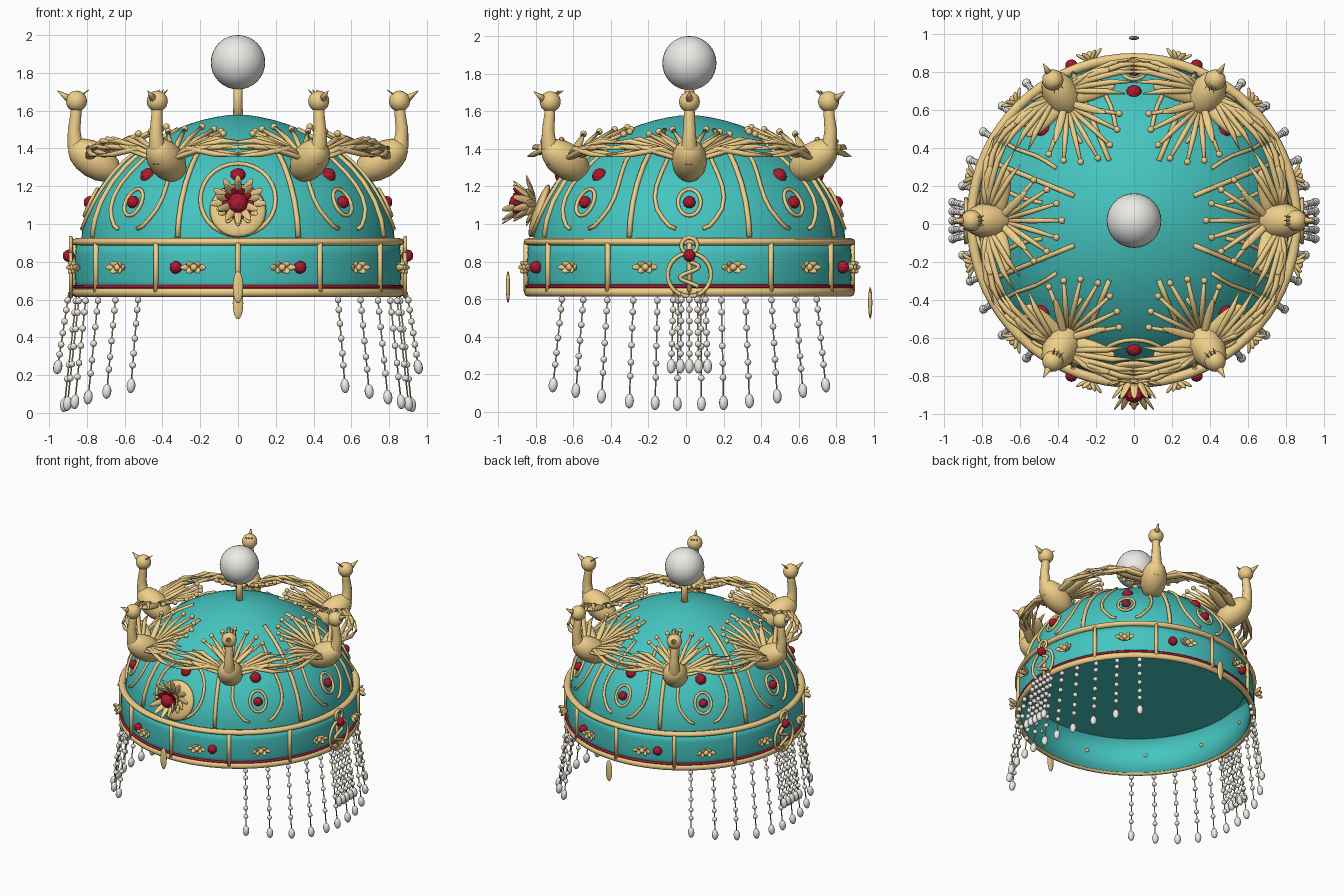
import bpy, bmesh, math
from mathutils import Vector, Matrix

if "Cube" in bpy.data.objects:
    bpy.data.objects.remove(bpy.data.objects["Cube"])

CY = 0.018
def mat(name, c):
    m = bpy.data.materials.new(name)
    m.diffuse_color = (*c, 1)
    m.use_nodes = True
    m.node_tree.nodes["Principled BSDF"].inputs["Base Color"].default_value = m.diffuse_color
    return m
GOLD = mat("gold", (0.86, 0.62, 0.25))
TEAL = mat("teal", (0.06, 0.56, 0.53))
RED = mat("red", (0.42, 0.01, 0.03))
PEARL = mat("pearl", (0.84, 0.83, 0.80))

def finish(bm, name, m=None, smooth=True):
    bmesh.ops.recalc_face_normals(bm, faces=bm.faces)
    me = bpy.data.meshes.new(name)
    bm.to_mesh(me)
    bm.free()
    ob = bpy.data.objects.new(name, me)
    bpy.context.collection.objects.link(ob)
    if m:
        me.materials.append(m)
    for p in me.polygons:
        p.use_smooth = smooth
    return ob

def P(deg, r, z):
    """Point at an angle measured from the front, around the axis."""
    a = math.radians(deg)
    return Vector((r * math.sin(a), CY - r * math.cos(a), z))

def dome_r(z):
    return 0.83 * max(0, 1 - ((z - 0.9) / 0.68) ** 2) ** 0.6

def out(deg):
    return P(deg, 1, 0) - P(deg, 0, 0)

def ball(bm, p, r, sub=2):
    bmesh.ops.create_icosphere(bm, subdivisions=sub, radius=r, matrix=Matrix.Translation(p))

def leaf(bm, p, q, w, flat=1.0, normal=Vector((0, 0, 1)), seg=10):
    """Ellipsoid from p to q; w is half width, flattened along normal."""
    z = (q - p).normalized()
    x = normal.cross(z)
    x = x.normalized() if x.length > 1e-3 else z.orthogonal().normalized()
    y = z.cross(x)
    R = Matrix((x, y, z)).transposed().to_4x4()
    M = Matrix.Translation((p + q) / 2) @ R @ Matrix.Diagonal((w, w * flat, (q - p).length / 2, 1))
    bmesh.ops.create_uvsphere(bm, u_segments=seg, v_segments=8, radius=1, matrix=M)

def tube(bm, pts, r, n=8, closed=False):
    k = len(pts)
    u, rings = None, []
    for i, p in enumerate(pts):
        a = pts[(i - 1) % k] if closed else pts[max(i - 1, 0)]
        b = pts[(i + 1) % k] if closed else pts[min(i + 1, k - 1)]
        t = (b - a).normalized()
        u = t.orthogonal() if u is None else u - t * u.dot(t)
        u.normalize()
        v = t.cross(u)
        rad = r[i] if isinstance(r, (list, tuple)) else r
        rings.append([bm.verts.new(p + rad * (u * math.cos(2 * math.pi * j / n) + v * math.sin(2 * math.pi * j / n)))
                      for j in range(n)])
    for i in range(k if closed else k - 1):
        A, B = rings[i], rings[(i + 1) % k]
        for j in range(n):
            bm.faces.new((A[j], A[(j + 1) % n], B[(j + 1) % n], B[j]))
    if not closed:
        bm.faces.new(rings[0])
        bm.faces.new(rings[-1])

def lathe(name, prof, m, n=72, closed=False):
    bm = bmesh.new()
    rings = [[bm.verts.new(P(360 * j / n, r, z)) for j in range(n)] for r, z in prof]
    for i in range(len(rings) if closed else len(rings) - 1):
        A, B = rings[i], rings[(i + 1) % len(rings)]
        for j in range(n):
            bm.faces.new((A[j], A[(j + 1) % n], B[(j + 1) % n], B[j]))
    bmesh.ops.remove_doubles(bm, verts=bm.verts, dist=1e-5)
    return finish(bm, name, m)

def hoop(name, r, z, w, h, m):
    lathe(name, [(r + w * math.cos(i * math.pi / 4), z + h * math.sin(i * math.pi / 4)) for i in range(8)], m, closed=True)

# dome closed by a flat underside, head band and trims
ts = [i * math.pi / 32 for i in range(17)]
shell = [(0.83 * max(math.cos(t), 1e-8) ** 1.2, 0.9 + 0.68 * math.sin(t)) for t in ts]
dome = lathe("dome", [(1e-9, 0.9)] + shell, TEAL)
for p in dome.data.polygons:
    p.use_smooth = abs(p.center.z - 0.9) > 1e-4
lathe("head_band", [(0.855, 0.63), (0.862, 0.7), (0.865, 0.77), (0.862, 0.84), (0.855, 0.9), (0.82, 0.9),
                    (0.838, 0.77), (0.835, 0.63)], TEAL, closed=True)
hoop("lower_trim", 0.86, 0.638, 0.02, 0.024, GOLD)
hoop("upper_trim", 0.856, 0.905, 0.026, 0.02, GOLD)
hoop("red_piping", 0.866, 0.668, 0.009, 0.009, RED)

# top finial
bm = bmesh.new()
tube(bm, [P(0, 0, 1.55), P(0, 0, 1.66), P(0, 0, 1.74)], [0.028, 0.023, 0.023], 16)
finish(bm, "finial_stem", GOLD)
bm = bmesh.new()
bmesh.ops.create_uvsphere(bm, u_segments=32, v_segments=16, radius=0.144, matrix=Matrix.Translation(P(0, 0, 1.856)))
finish(bm, "finial_ball", PEARL)

# band bars and small band flowers
bm = bmesh.new()
for k in range(12):
    tube(bm, [P(30 * k, 0.868, z) for z in (0.64, 0.77, 0.9)], 0.014)
finish(bm, "band_bars", GOLD)
bm = bmesh.new()
for k in range(12):
    a = 15 + 30 * k
    c = P(a, 0.868, 0.77)
    d, t = out(a), out(a + 90)
    for i in range(6):
        w = i * math.pi / 3
        leaf(bm, c, c + t * 0.07 * math.cos(w) + Vector((0, 0, 0.03 * math.sin(w))) + d * 0.055, 0.018, 0.6, d)
    ball(bm, c + d * 0.035, 0.02)
    ball(bm, c - d * 0.03, 0.014)
finish(bm, "band_flowers", GOLD)

# dome ribs, medallion rings and flanking scroll lines
bm = bmesh.new()
for k in range(8):
    a = 22.5 + 45 * k
    tube(bm, [P(a, dome_r(z) + 0.006, z) for z in (0.93, 1.02, 1.12, 1.22, 1.31, 1.39, 1.45, 1.5)], 0.014)
finish(bm, "dome_ribs", GOLD)
def dome_oval(bm, a, z0, rx, rz, r, n=28):
    pts = []
    for i in range(n):
        w = 2 * math.pi * i / n
        z = z0 + rz * math.sin(w)
        pts.append(P(a + math.degrees(rx * math.cos(w) / dome_r(z)), dome_r(z) + 0.006, z))
    tube(bm, pts, r, 8, True)
bm = bmesh.new()
gems = bmesh.new()
for k in range(8):
    a = 45 * k
    ball(gems, P(a, dome_r(1.255) - 0.012, 1.255), 0.042)
    if k == 0:
        dome_oval(bm, 0, 1.13, 0.2, 0.19, 0.011)
        continue
    dome_oval(bm, a, 1.115, 0.06, 0.07, 0.01)
    ball(gems, P(a, dome_r(1.115) + 0.005, 1.115), 0.034)
    for s in (-1, 1):
        tube(bm, [P(a + s * o, dome_r(z) + 0.005, z) for o, z in
                  ((5, 0.975), (7.5, 0.99), (10, 1.03), (12.5, 1.08), (13.8, 1.14), (13.8, 1.2), (12.8, 1.27),
                   (11.5, 1.33), (11, 1.38), (11, 1.42))], 0.011)
finish(bm, "dome_medallions", GOLD)
for a in (22, -22, 158, 202):
    ball(gems, P(a, 0.88, 0.77), 0.034)
for a in (90, -90):
    ball(gems, P(a, 0.895, 0.832), 0.034)
finish(gems, "red_gems", RED, False)

# front flower on its round plate
n = Vector((0, -0.94, 0.34)).normalized()
X = Vector((1, 0, 0))
c = Vector((0, -0.78, 1.07))
bm = bmesh.new()
leaf(bm, c - n * 0.03, c + n * 0.03, 0.15, seg=32)
n, up = Vector((0, -1, 0)), Vector((0, 0, 1))
c = Vector((0, -0.80, 1.11))
for num, rad, lift, off in ((12, 0.15, 0.05, 0), (10, 0.12, 0.12, 0.3)):
    for i in range(num):
        w = 2 * math.pi * i / num + off
        e = X * math.cos(w) + up * math.sin(w)
        f = 0.8 if math.sin(w) < -0.3 else 1
        leaf(bm, c + e * 0.02, c + e * rad * f + n * lift, 0.022, 0.4, n)
for i in range(5):
    w = math.pi * (1.1 + 0.2 * i)
    leaf(bm, c + n * 0.03, c + (X * math.cos(w) + up * math.sin(w)) * 0.11 + n * 0.18, 0.022, 0.4, n)
finish(bm, "front_flower", GOLD)
bm = bmesh.new()
ball(bm, c + n * 0.085, 0.058)
for i in range(10):
    w = 2 * math.pi * i / 10
    leaf(bm, c + n * 0.04, c + (X * math.cos(w) + up * math.sin(w)) * 0.085 + n * 0.12, 0.02, 0.6, n)
finish(bm, "front_flower_heart", RED, False)

# front and back hanging plates
for name, y, z in (("front_plate", -0.947, 0.665), ("back_plate", 0.98, 0.58)):
    bm = bmesh.new()
    leaf(bm, Vector((0, y, z - 0.085)), Vector((0, y, z + 0.085)), 0.028, 0.4, Vector((0, 1, 0)), 16)
    finish(bm, name, GOLD)

# side rings with a winding curl
bm = bmesh.new()
for s in (-1, 1):
    def S(y, z, x=0.885):
        return Vector((s * x, CY + y, z))
    for z0, r, w in ((0.73, 0.115, 0.011), (0.885, 0.042, 0.011)):
        tube(bm, [S(r * math.cos(i * math.pi / 14), z0 + r * math.sin(i * math.pi / 14)) for i in range(28)], w, 8, True)
    tube(bm, [S(0.05 * math.sin(i * 0.42), 0.80 - 0.0075 * i) for i in range(19)], 0.011)
finish(bm, "side_rings", GOLD)

# hanging bead strands: long ones at the sides, five short ones under each ring
threads, beads = bmesh.new(), bmesh.new()
def strand(top, bot, fr):
    tube(threads, [top, bot], 0.004, 6)
    for f in fr:
        ball(beads, top.lerp(bot, f), 0.018)
    d = (bot - top).normalized()
    leaf(beads, bot - d * 0.078, bot, 0.024)
for s in (-1, 1):
    for o, z in ((4, 0.005), (11.4, 0.01), (20.3, 0.02), (30.5, 0.045), (41, 0.075), (52, 0.105)):
        for q in (-1, 1):
            a = s * 90 + q * o
            strand(P(a, 0.856, 0.63), P(a, 0.925, z), (0.06, 0.16, 0.3, 0.45, 0.6, 0.72))
    for i in range(-2, 3):
        strand(Vector((s * 0.895, CY + i * 0.042, 0.64)), Vector((s * 0.96, CY + i * 0.049, 0.205)),
               (0.1, 0.22, 0.36, 0.5, 0.64, 0.76))
finish(threads, "strand_threads", GOLD)
finish(beads, "strand_beads", PEARL)

# six birds with spread wings and fanned tails
for k in range(6):
    A = 30 + 60 * k
    t = out(A + 90)
    def L(r, z, w=0):
        return P(A, r, z) + t * w
    bm = bmesh.new()
    leaf(bm, L(0.63, 1.255), L(0.89, 1.42), 0.095, seg=20)
    tube(bm, [L(0.82, 1.34), L(0.863, 1.42), L(0.868, 1.5), L(0.858, 1.58), L(0.855, 1.64)],
         [0.06, 0.042, 0.034, 0.03, 0.028], 12)
    ball(bm, L(0.855, 1.65), 0.056, 3)
    tube(bm, [L(0.89, 1.66), L(0.955, 1.705)], [0.024, 0.002])
    for w in (-0.025, 0, 0.025):
        tube(bm, [L(0.83, 1.68, w * 0.6), L(0.79, 1.71, w)], [0.007, 0.002], 6)
    finish(bm, f"bird_{k + 1}_body", GOLD)
    bm = bmesh.new()
    for s in (-1, 1):
        def W(o, r, z):
            return P(A + s * o, r, z)
        leaf(bm, W(1, 0.72, 1.35), W(22, 0.72, 1.43), 0.042, 0.5)
        leaf(bm, W(3, 0.79, 1.34), W(21, 0.81, 1.42), 0.034, 0.5)
        for o, r, z in ((31, 0.86, 1.36), (36, 0.84, 1.40), (34, 0.79, 1.43), (30, 0.73, 1.44), (26, 0.67, 1.44), (33, 0.81, 1.37)):
            tube(bm, [W(3, 0.77, 1.35), W(o * 0.35, 0.77 + (r - 0.77) * 0.4, 1.40), W(o * 0.7, 0.77 + (r - 0.77) * 0.75, z + 0.01),
                      W(o, r, z)], [0.014, 0.015, 0.015, 0.003], 8)
    finish(bm, f"bird_{k + 1}_wings", GOLD)
    bm = bmesh.new()
    for i in range(-3, 4):
        w = math.radians(17 * i)
        ln = 0.32 - 0.015 * abs(i)
        tip = L(0.70 - ln * math.cos(w), 1.515 - 0.012 * abs(i), ln * math.sin(w))
        tube(bm, [L(0.7, 1.34), L(0.7, 1.37).lerp(tip, 0.55), tip], [0.012, 0.015, 0.009], 6)
        ball(bm, tip, 0.018)
    for i in (-1, 1):
        w = math.radians(45 * i)
        leaf(bm, L(0.72, 1.36), L(0.72 - 0.22 * math.cos(w), 1.47, 0.22 * math.sin(w)), 0.022, 0.5)
    finish(bm, f"bird_{k + 1}_tail", GOLD)
